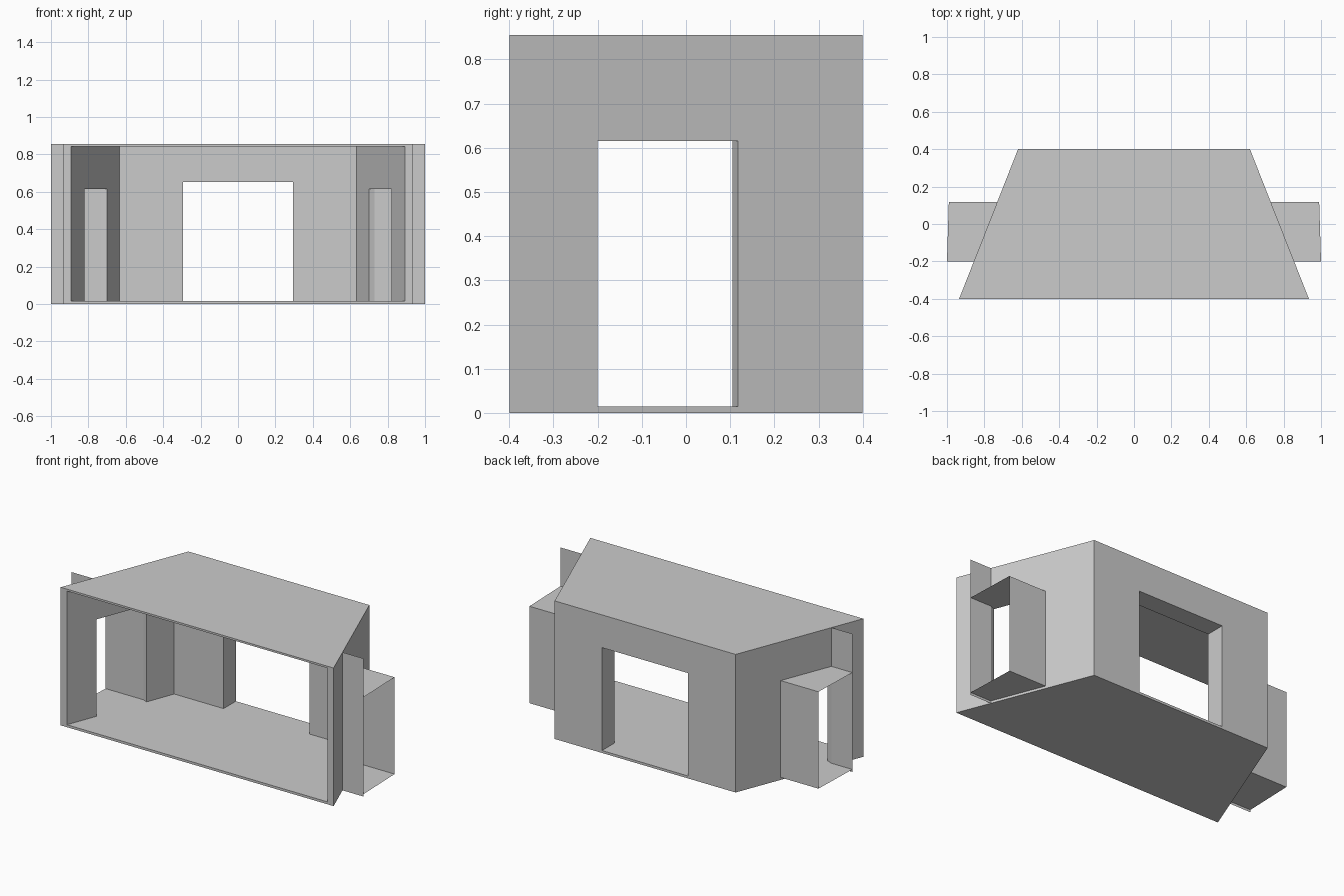
import bpy, bmesh
from mathutils import Vector

if "Cube" in bpy.data.objects:
    bpy.data.objects.remove(bpy.data.objects["Cube"])

H, T = 0.855, 0.015            # overall height, floor level
OUT_F, OUT_B = 0.935, 0.62     # outer half widths, front and back
Y0, Y1 = -0.2, 0.118           # side doorway extent on the outer wall
DOOR_TOP = 0.615


def new_object(name, bm):
    mesh = bpy.data.meshes.new(name)
    bm.to_mesh(mesh)
    bm.free()
    obj = bpy.data.objects.new(name, mesh)
    bpy.context.collection.objects.link(obj)
    return obj


def prism(name, plan, z0, z1):
    """Closed solid from a plan outline."""
    bm = bmesh.new()
    face = bm.faces.new([bm.verts.new((x, y, z0)) for x, y in plan])
    ext = bmesh.ops.extrude_face_region(bm, geom=[face])
    top = [v for v in ext["geom"] if isinstance(v, bmesh.types.BMVert)]
    bmesh.ops.translate(bm, verts=top, vec=(0, 0, z1 - z0))
    bmesh.ops.recalc_face_normals(bm, faces=bm.faces)
    return new_object(name, bm)


def trapezoid(wf, yf, wb, yb):
    return [(-wf, yf), (wf, yf), (wb, yb), (-wb, yb)]


def wall_x(y):
    return OUT_F + (OUT_B - OUT_F) * (y + 0.4) / 0.8


def cut(obj, cutter):
    mod = obj.modifiers.new("cut", "BOOLEAN")
    mod.operation, mod.solver, mod.object = "DIFFERENCE", "EXACT", cutter
    bpy.context.view_layer.objects.active = obj
    bpy.ops.object.modifier_apply(modifier=mod.name)
    bpy.data.objects.remove(cutter)


# Room shell, hollowed from the open front
room = prism("room_shell", trapezoid(OUT_F, -0.4, OUT_B, 0.4), 0, H)
slope = (0.892 - 0.633) / 0.68
cut(room, prism("hollow", trapezoid(0.892 + 0.1 * slope, -0.5, 0.633, 0.28), T, 0.843))

# Back doorway
cut(room, prism("back_cut", trapezoid(0.295, 0.2, 0.295, 0.5), T, 0.652))

# Side doorways, cut square to the slanted walls
normal = Vector((0.8, OUT_F - OUT_B)).normalized()
a, b = Vector((wall_x(Y0), Y0)), Vector((wall_x(Y1), Y1))
for s in (1, -1):
    pts = [a - normal * 0.1, a + normal * 0.1, b + normal * 0.1, b - normal * 0.1]
    cut(room, prism("side_cut", [(s * p.x, p.y) for p in pts], T, DOOR_TOP))

# Thin side passages: floor, ceiling, low rear panel, full-height front panel
front_in, front_out = (wall_x(Y0), Y0), (0.997, Y0)
rear_in, rear_out = (wall_x(Y1), Y1), (0.99, Y1)
plan = [front_in, (1.0, Y0), rear_out, rear_in]
front_out = (1.0, Y0)
for s, side in ((1, "right"), (-1, "left")):
    bm = bmesh.new()

    def sheet(points):
        bm.faces.new([bm.verts.new((s * x, y, z)) for x, y, z in points])

    def panel(p, q, z0, z1):
        sheet([(*p, z0), (*q, z0), (*q, z1), (*p, z1)])

    for z in (T, DOOR_TOP):
        sheet([(*p, z) for p in plan])
    panel(rear_in, rear_out, T, DOOR_TOP)
    panel(front_in, front_out, 0, H)
    new_object(side + "_passage", bm)
